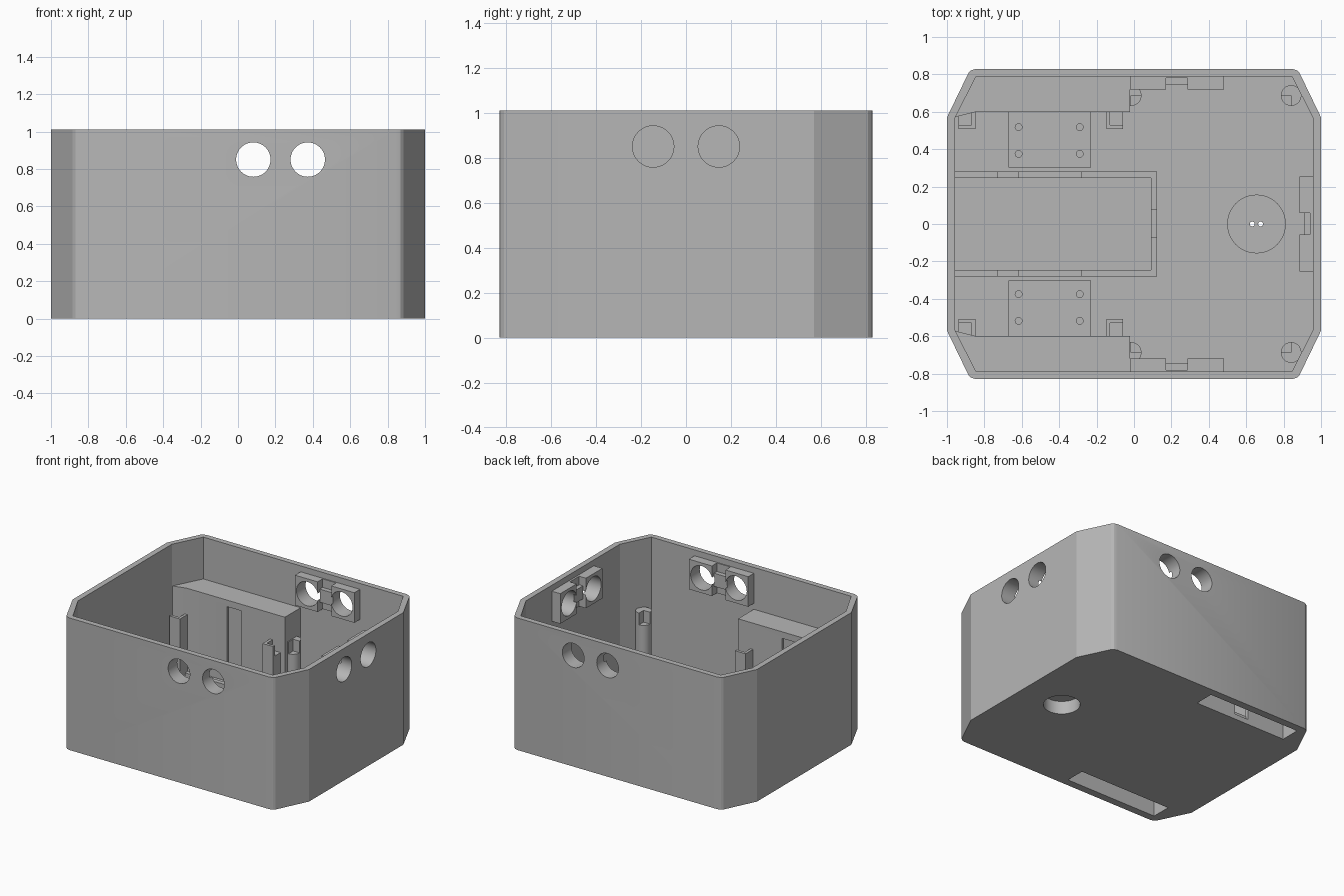
import bpy, bmesh, math
from mathutils import Matrix

if "Cube" in bpy.data.objects:
    bpy.data.objects.remove(bpy.data.objects["Cube"], do_unlink=True)

grey = bpy.data.materials.new("plain_grey")
grey.use_nodes = True
grey.diffuse_color = (0.47, 0.47, 0.47, 1)
grey.node_tree.nodes["Principled BSDF"].inputs["Base Color"].default_value = grey.diffuse_color


def finish(name, bm):
    bmesh.ops.recalc_face_normals(bm, faces=bm.faces)
    mesh = bpy.data.meshes.new(name)
    bm.to_mesh(mesh)
    bm.free()
    mesh.materials.append(grey)
    ob = bpy.data.objects.new(name, mesh)
    bpy.context.scene.collection.objects.link(ob)
    return ob


def prism(name, pts, z0, z1):
    """Extrude a flat outline from z0 up to z1."""
    bm = bmesh.new()
    face = bm.faces.new([bm.verts.new((x, y, z0)) for x, y in pts])
    ext = bmesh.ops.extrude_face_region(bm, geom=[face])["geom"]
    verts = [v for v in ext if isinstance(v, bmesh.types.BMVert)]
    bmesh.ops.translate(bm, verts=verts, vec=(0, 0, z1 - z0))
    return finish(name, bm)


def box(name, x0, x1, y0, y1, z0, z1):
    return prism(name, [(x0, y0), (x1, y0), (x1, y1), (x0, y1)], z0, z1)


def cylinder(name, centre, radius, depth, axis="Z"):
    turn = {"X": Matrix.Rotation(math.pi / 2, 4, "Y"),
            "Y": Matrix.Rotation(math.pi / 2, 4, "X"),
            "Z": Matrix.Identity(4)}[axis]
    bm = bmesh.new()
    bmesh.ops.create_cone(bm, cap_ends=True, segments=48, radius1=radius, radius2=radius,
                          depth=depth, matrix=Matrix.Translation(centre) @ turn)
    return finish(name, bm)


def cut(targets, cutter):
    """Subtract one cutter from each target, then remove it."""
    for ob in targets:
        mod = ob.modifiers.new("cut", "BOOLEAN")
        mod.operation, mod.solver, mod.object = "DIFFERENCE", "EXACT", cutter
        bpy.context.view_layer.update()
        graph = bpy.context.evaluated_depsgraph_get()
        mesh = bpy.data.meshes.new_from_object(ob.evaluated_get(graph))
        ob.modifiers.remove(mod)
        ob.data = mesh
    bpy.data.objects.remove(cutter, do_unlink=True)


def ring(quarter):
    """Mirror a corner outline into all four corners."""
    back = quarter + [(-x, y) for x, y in reversed(quarter)]
    return back + [(x, -y) for x, y in reversed(back)]


FLOOR = 0.04
parts = []

# Shell: open tray with bevelled corners
shell = prism("shell", ring([(1, 0.57), (0.885, 0.808), (0.87, 0.822), (0.845, 0.83)]), 0, 1.01)
cut([shell], prism("cavity", ring([(0.957, 0.567), (0.845, 0.788)]), FLOOR, 1.2))
parts.append(shell)

for s, side in ((1, "back"), (-1, "front")):
    # Wheel well, open below, with an axle slot on the inner face
    outline = [(-0.962, 0.57), (-0.85, 0.598), (-0.022, 0.598), (-0.022, 0.8), (-0.85, 0.8)]
    well = prism(side + "_wheel_well", [(x, s * y) for x, y in outline], 0.02, 0.69)
    cut([shell, well], box("wheel_slot", -0.83, -0.05, s * 0.622, s * 0.772, -0.1, 0.66))
    cut([well], box("axle_slot", -0.51, -0.395, s * 0.5, s * 0.7, FLOOR, 0.64))

    # Motor plate with four blind screw holes
    plate = box(side + "_motor_plate", -0.67, -0.23, s * 0.303, s * 0.605, 0.02, 0.07)
    for x in (-0.617, -0.29):
        for y in (0.375, 0.518):
            cut([plate], cylinder("screw_hole", (x, s * y, 0.1), 0.018, 0.1))
    parts += [well, plate]

    # Square board posts with an L-shaped lip
    for x0, n0, n1, end in ((-0.937, -0.95, -0.868, "outer"), (-0.148, -0.127, -0.04, "inner")):
        post = box(f"{side}_{end}_board_post", x0, x0 + 0.09, s * 0.508, s * 0.605, 0.02, 0.49)
        cut([post], box("lip_notch", n0, n1, s * 0.53, s * 0.7, 0.41, 0.6))
        parts.append(post)

    # Round board posts with a quarter notch
    for x, d, end in ((0.84, -1, "corner"), (-0.015, 1, "middle")):
        post = cylinder(f"{side}_{end}_round_post", (x, s * 0.687, 0.255), 0.055, 0.47)
        cut([post], box("quarter_notch", x, x + d * 0.1, s * 0.55, s * 0.687, 0.40, 0.6))
        parts.append(post)

    # Side sensor holder with two round openings
    holder = box(side + "_sensor_holder", -0.022, 0.48, s * 0.72, s * 0.805, 0.735, 0.965)
    for z0, z1 in ((0.9, 1.1), (0.6, 0.8)):
        cut([holder], box("holder_notch", 0.17, 0.285, s * 0.6, s * 0.78, z0, z1))
    cut([holder], box("holder_groove", 0.17, 0.285, s * 0.6, s * 0.745, 0.7, 1))
    for x in (0.082, 0.373):
        cut([shell, holder], cylinder("sensor_hole", (x, s * 0.8, 0.85), 0.092, 0.3, "Y"))
    parts.append(holder)

# End sensor holder
holder = box("end_sensor_holder", 0.885, 0.975, -0.253, 0.255, 0.735, 0.965)
for z0, z1 in ((0.9, 1.1), (0.6, 0.8)):
    cut([holder], box("holder_notch", 0.7, 0.942, -0.055, 0.058, z0, z1))
cut([holder], box("holder_groove", 0.7, 0.91, -0.055, 0.058, 0.7, 1))
for y in (-0.146, 0.146):
    cut([shell, holder], cylinder("sensor_hole", (0.97, y, 0.85), 0.092, 0.3, "X"))
parts.append(holder)

# Caster housing: round boss, recess below and two screw holes
boss = cylinder("caster_housing", (0.655, 0, 0.075), 0.157, 0.11)
cut([shell, boss], cylinder("caster_recess", (0.655, 0, 0), 0.128, 0.2))
for x in (0.632, 0.677):
    cut([boss], cylinder("caster_screw_hole", (x, 0, 0.1), 0.013, 0.3))
parts.append(boss)

# Battery tray: low walls with cable notches
tray = box("battery_tray", -0.97, 0.122, -0.28, 0.28, 0.02, 0.3)
cut([tray], box("battery_space", -1.1, 0.09, -0.245, 0.245, 0, 0.5))
cut([tray], box("end_notch", 0.05, 0.2, -0.072, 0.075, 0.15, 0.5))
cut([tray], box("cable_notch", -0.73, -0.62, -0.4, 0.4, 0.15, 0.5))
cut([tray], box("motor_notch", -0.621, -0.28, -0.4, 0.4, 0.24, 0.5))
parts.append(tray)

# Smooth the round surfaces, keep edges sharp
bpy.ops.object.select_all(action="DESELECT")
for ob in parts:
    ob.select_set(True)
bpy.context.view_layer.objects.active = shell
bpy.ops.object.shade_smooth_by_angle(angle=math.radians(20))
